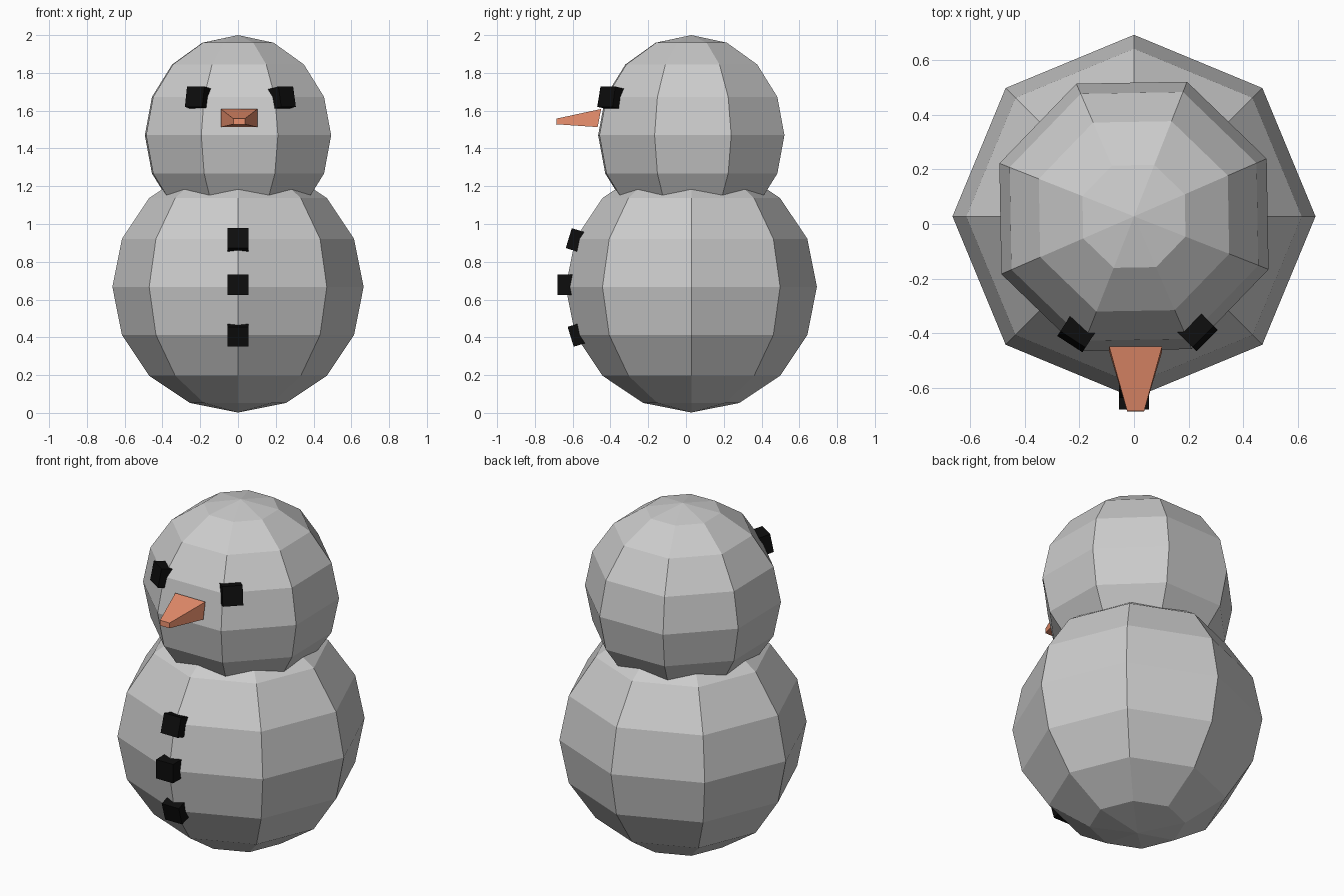
import bpy
from math import radians

if "Cube" in bpy.data.objects:
    bpy.data.objects.remove(bpy.data.objects["Cube"])


def material(name, rgb):
    m = bpy.data.materials.new(name)
    m.diffuse_color = (*rgb, 1)
    m.use_nodes = True
    m.node_tree.nodes["Principled BSDF"].inputs["Base Color"].default_value = m.diffuse_color
    return m


coal = material("coal_black", (0.004, 0.004, 0.004))
orange = material("carrot_orange", (0.8, 0.27, 0.15))


def snowball(name, radius, z, turn):
    bpy.ops.mesh.primitive_uv_sphere_add(
        segments=8, ring_count=8, radius=radius,
        location=(0, 0.028, z), rotation=(0, 0, radians(turn)))
    bpy.context.object.name = name


def coal_cube(name, loc, tilt, yaw=0):
    # cube whose front is tilted upward by tilt and turned sideways by yaw
    bpy.ops.mesh.primitive_cube_add(
        size=0.11, location=loc, rotation=(radians(-tilt), 0, radians(yaw)))
    ob = bpy.context.object
    ob.name = name
    ob.data.materials.append(coal)


# Two stacked faceted snowballs
snowball("lower_snowball", 0.665, 0.667, 0)
snowball("head_snowball", 0.53, 1.47, 23.5)

# Eyes, set slightly unevenly
coal_cube("left_eye", (-0.20, -0.386, 1.664), 11, -33)
coal_cube("right_eye", (0.222, -0.382, 1.664), 11, 45)

# Row of buttons following the belly curve
for name, y, z, tilt in (("top_button", -0.568, 0.909, 17),
                         ("middle_button", -0.624, 0.678, 0),
                         ("bottom_button", -0.558, 0.419, -17)):
    coal_cube(name, (0, y, z), tilt)

# Carrot nose: tapered block with a slanted base
# each edge: half width, y, z (base bottom, base top, tip top, tip bottom)
profile = ((0.097, -0.468, 1.513), (0.097, -0.449, 1.609),
           (0.031, -0.685, 1.558), (0.031, -0.687, 1.528))
verts = [(0.006 + s * w, y, z) for s in (-1, 1) for w, y, z in profile]
faces = [(0, 1, 2, 3), (7, 6, 5, 4)]
faces += [(i, i + 4, (i + 1) % 4 + 4, (i + 1) % 4) for i in range(4)]
mesh = bpy.data.meshes.new("carrot_nose")
mesh.from_pydata(verts, [], faces)
mesh.materials.append(orange)
nose = bpy.data.objects.new("carrot_nose", mesh)
bpy.context.collection.objects.link(nose)

# Outward normals for the nose
bpy.ops.object.select_all(action='DESELECT')
nose.select_set(True)
bpy.context.view_layer.objects.active = nose
bpy.ops.object.mode_set(mode='EDIT')
bpy.ops.mesh.select_all(action='SELECT')
bpy.ops.mesh.normals_make_consistent(inside=False)
bpy.ops.object.mode_set(mode='OBJECT')
